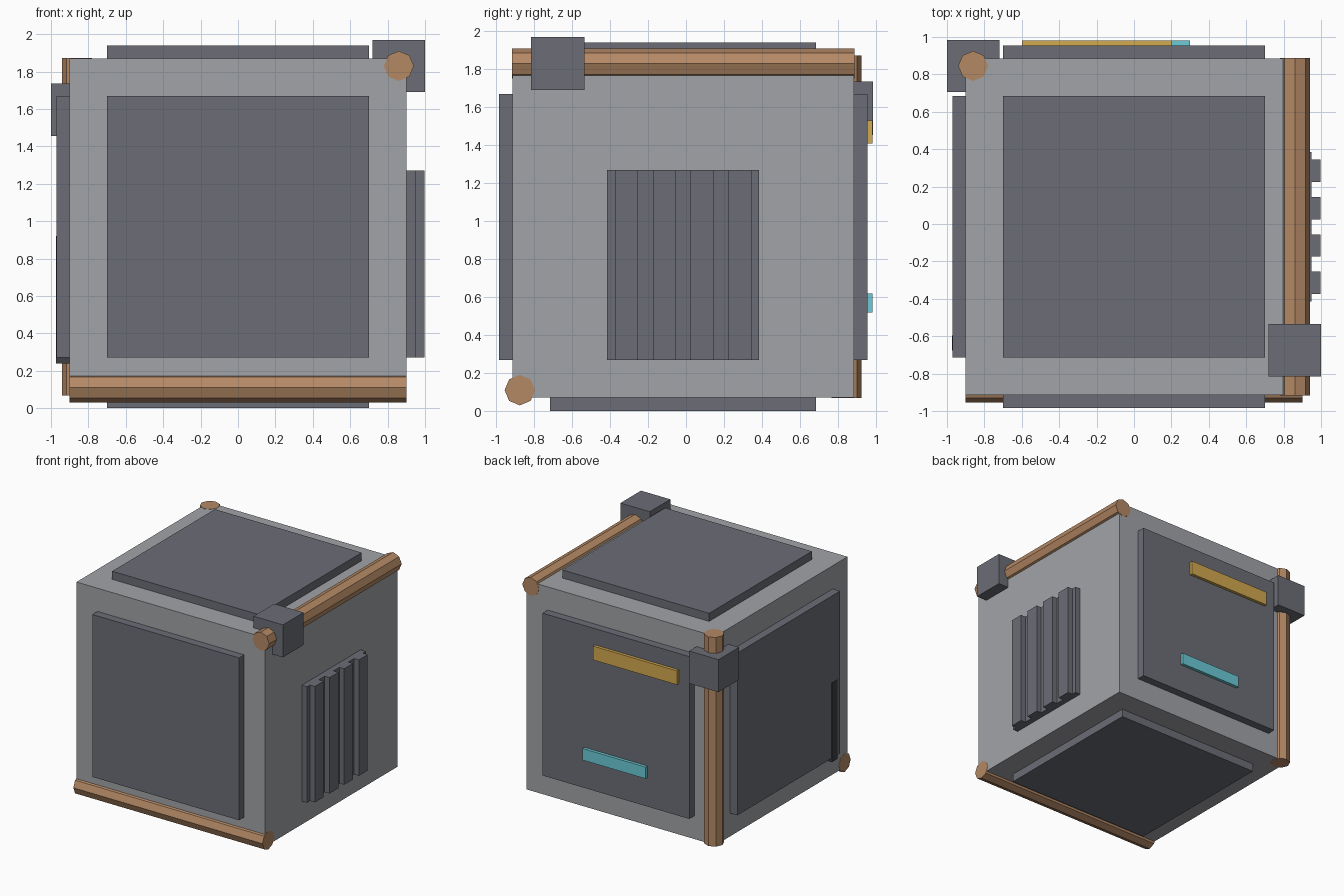
import bpy
import math
from mathutils import Vector

if "Cube" in bpy.data.objects:
    bpy.data.objects.remove(bpy.data.objects["Cube"])

CENTRE = Vector((0, -0.015, 0.97))  # middle of the main cube


def material(name, rgb):
    m = bpy.data.materials.new(name)
    m.diffuse_color = (*rgb, 1)
    m.use_nodes = True
    m.node_tree.nodes["Principled BSDF"].inputs["Base Color"].default_value = m.diffuse_color
    return m


BODY = material("light_grey", (0.36, 0.37, 0.39))
PANEL = material("dark_grey", (0.15, 0.155, 0.18))
SLOT = material("near_black", (0.05, 0.05, 0.06))
COPPER = material("copper", (0.46, 0.25, 0.13))
AMBER = material("amber", (0.65, 0.40, 0.08))
CYAN = material("cyan", (0.15, 0.60, 0.68))


def box(name, lo, hi, mat):
    """Box between two corners, measured from the cube centre."""
    lo, hi = Vector(lo), Vector(hi)
    bpy.ops.mesh.primitive_cube_add(size=1, location=CENTRE + (lo + hi) / 2)
    o = bpy.context.object
    o.name = name
    o.scale = hi - lo
    bpy.ops.object.transform_apply(location=False, rotation=False, scale=True)
    o.data.materials.append(mat)


def pipe(name, pos, rot):
    """Octagonal pipe along a cube edge, ends a hair proud of the faces."""
    bpy.ops.mesh.primitive_cylinder_add(vertices=8, radius=0.08, depth=1.804,
                                        location=CENTRE + Vector(pos), rotation=rot)
    o = bpy.context.object
    o.name = name
    o.data.materials.append(COPPER)


def clamp(name, pos):
    p, h = Vector(pos), Vector((0.14, 0.14, 0.14))
    box(name, p - h, p + h, PANEL)


# Main body
box("body", (-0.9, -0.9, -0.9), (0.9, 0.9, 0.9), BODY)

# Raised panels on every side but the right
for name, axis, sign in (("front_panel", 1, -1), ("back_panel", 1, 1), ("left_panel", 0, -1),
                         ("top_panel", 2, 1), ("bottom_panel", 2, -1)):
    lo, hi = [-0.7] * 3, [0.7] * 3
    lo[axis], hi[axis] = sorted((sign * 0.88, sign * 0.97))
    box(name, lo, hi, PANEL)

# Vent with four fins on the right side
box("vent_base", (0.88, -0.4, -0.7), (0.95, 0.4, 0.3), PANEL)
for i in range(4):
    y = -0.3 + 0.2 * i
    box(f"vent_fin_{i + 1}", (0.93, y - 0.06, -0.7), (0.996, y + 0.06, 0.3), PANEL)

# Light strips on the back panel
box("amber_strip", (-0.6, 0.95, 0.44), (0.2, 0.996, 0.56), AMBER)
box("cyan_strip", (-0.3, 0.95, -0.45), (0.3, 0.996, -0.35), CYAN)

# Dark bar on the left panel
box("left_bar", (-0.974, -0.66, -0.73), (-0.88, -0.58, -0.05), SLOT)

# Edge pipes and their clamps
pipe("top_pipe", (0.86, 0, 0.86), (math.pi / 2, 0, 0))
pipe("front_pipe", (0, -0.86, -0.86), (0, math.pi / 2, 0))
pipe("corner_pipe", (-0.86, 0.86, 0), (0, 0, 0))
clamp("top_clamp", (0.86, -0.66, 0.86))
clamp("corner_clamp", (-0.86, 0.86, 0.625))
